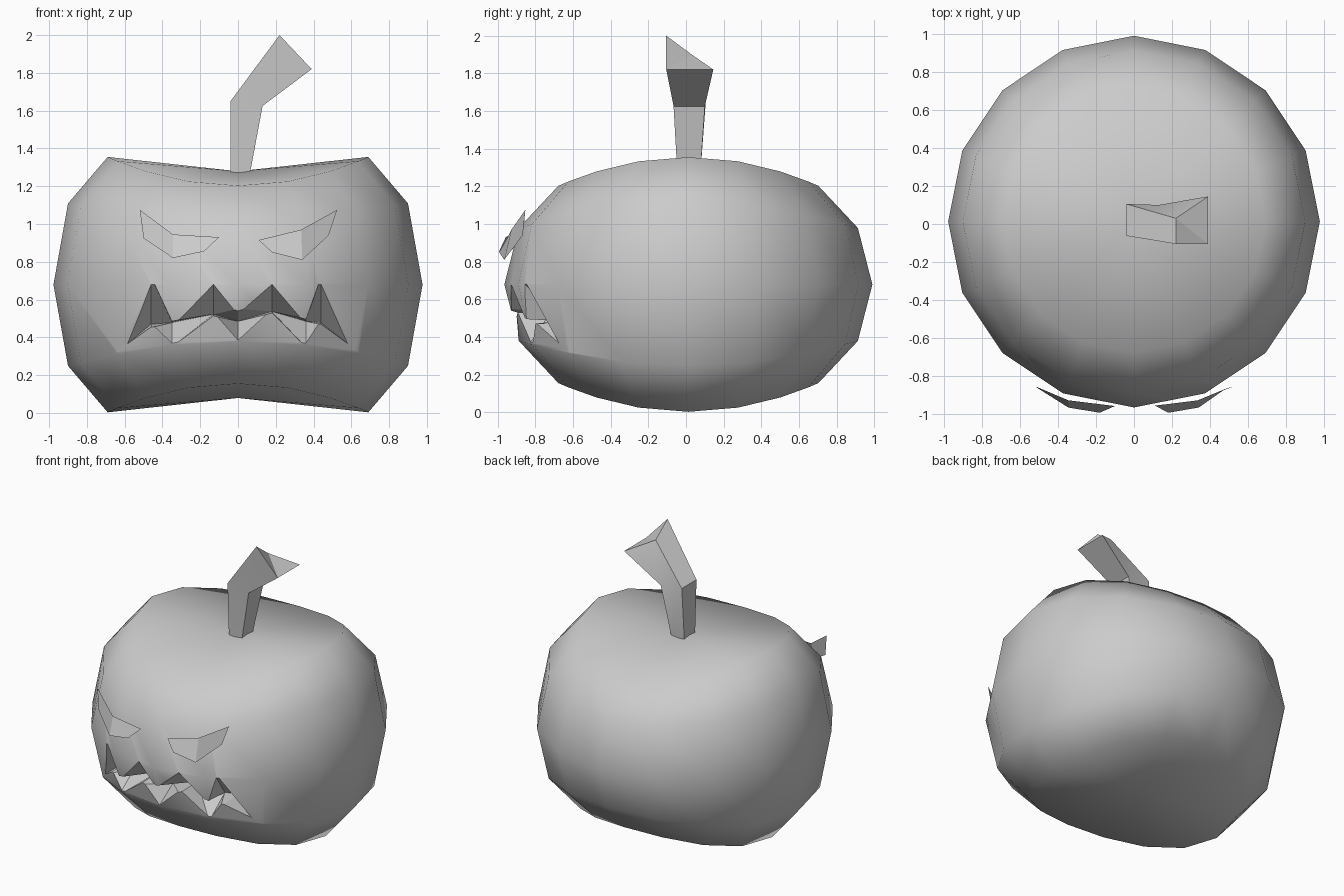
import bpy, bmesh, math
from mathutils import Vector

if "Cube" in bpy.data.objects:
    bpy.data.objects.remove(bpy.data.objects["Cube"])

grey = bpy.data.materials.new("plain_grey")
grey.diffuse_color = (0.6, 0.6, 0.6, 1)
grey.use_nodes = True
grey.node_tree.nodes["Principled BSDF"].inputs["Base Color"].default_value = grey.diffuse_color


def make(name, verts, faces, weld=False):
    me = bpy.data.meshes.new(name)
    bm = bmesh.new()
    vs = [bm.verts.new(v) for v in verts]
    for f in faces:
        bm.faces.new([vs[i] for i in f])
    if weld:
        bmesh.ops.remove_doubles(bm, verts=bm.verts, dist=1e-5)
        bmesh.ops.dissolve_degenerate(bm, edges=bm.edges, dist=1e-5)
        bmesh.ops.triangulate(bm, faces=bm.faces)
        bmesh.ops.recalc_face_normals(bm, faces=bm.faces)
    bm.to_mesh(me)
    bm.free()
    me.materials.append(grey)
    ob = bpy.data.objects.new(name, me)
    bpy.context.collection.objects.link(ob)
    return ob


# pumpkin body: 16-sided rings, saddle shaped top and bottom
N, CY, CZ = 16, 0.0125, 0.679
rings = [(0.69, 0.60, 0.076), (0.90, 0.365, 0.065), (0.977, 0, 0),
         (0.90, -0.365, -0.065), (0.69, -0.60, -0.076)]
verts = []
for r, dz, amp in rings:
    for i in range(N):
        a = 2 * math.pi * i / N
        verts.append((r * math.cos(a), CY + r * math.sin(a), CZ + dz + amp * math.cos(2 * a)))
faces = []
for k in range(len(rings) - 1):
    for i in range(N):
        j = (i + 1) % N
        faces.append((k * N + i, (k + 1) * N + i, (k + 1) * N + j, k * N + j))
top, bot = len(verts), len(verts) + 1
verts += [(0, CY, CZ + 0.60), (0, CY, CZ - 0.60)]
last = (len(rings) - 1) * N
for i in range(N):
    j = (i + 1) % N
    faces += [(top, i, j), (bot, last + j, last + i)]
body = make("pumpkin_body", verts, faces)
body.data.shade_smooth()


# jagged mouth: columns of x, upper lip, lower lip, inner crease
columns = [(-0.64, 0.32, 0.32, 0.32), (-0.46, 0.68, 0.455, 0.47), (-0.35, 0.485, 0.37, 0.478),
           (-0.13, 0.68, 0.515, 0.522), (0, 0.54, 0.385, 0.485), (0.18, 0.68, 0.53, 0.537),
           (0.36, 0.495, 0.37, 0.485), (0.44, 0.68, 0.47, 0.478), (0.64, 0.32, 0.32, 0.32)]


def on_skin(x, z):
    return body.ray_cast(Vector((x, -2, z)), Vector((0, 1, 0)))[1]


mv = []
for x, zu, zl, zr in columns:
    crease = on_skin(x, zr) + Vector((0, 0.18 if zu != zl else 0.01, 0))
    for z in (zu, zl):
        p = on_skin(x, z)
        mv.append(p + (p - crease) * 0.2 if zu != zl else p + Vector((0, -0.08, 0)))
    mv.append(crease)
mf = []
for c in range(len(columns) - 1):
    a, b = 3 * c, 3 * c + 3
    first, end = c == 0, c == len(columns) - 2
    mf += [(a, b, b + 2, a + 2), (a + 1, a + 2, b + 2, b + 1)]
    if first:
        mf.append((a, b + 1, b))
    elif end:
        mf.append((a, a + 1, b))
    else:
        mf.append((a, a + 1, b + 1, b))
cutter = make("mouth_cutter", mv, mf, weld=True)
cutter.hide_render = True

mod = body.modifiers.new("mouth", "BOOLEAN")
mod.object, mod.operation, mod.solver = cutter, "DIFFERENCE", "EXACT"
bpy.context.view_layer.objects.active = body
bpy.ops.object.modifier_apply(modifier="mouth")
bpy.data.objects.remove(cutter)

# crisp lip edge around the flat mouth walls
bm = bmesh.new()
bm.from_mesh(body.data)
for e in bm.edges:
    if len({f.smooth for f in e.link_faces}) > 1:
        e.smooth = False
bm.to_mesh(body.data)
bm.free()

# eyes: thin bent sheets just in front of the skin
right = [(0.11, -0.955, 0.915), (0.335, -0.927, 0.97), (0.525, -0.853, 1.075),
         (0.48, -0.867, 0.94), (0.34, -0.965, 0.81), (0.18, -0.992, 0.85)]
left = [(-0.10, -0.957, 0.93), (-0.345, -0.927, 0.945), (-0.52, -0.853, 1.075),
        (-0.50, -0.867, 0.925), (-0.345, -0.965, 0.82), (-0.18, -0.992, 0.855)]
for name, pts, flip in (("right_eye", right, 1), ("left_eye", left, -1)):
    make(name, pts, [f[::flip] for f in ((0, 5, 4, 1), (1, 4, 3, 2))])

# stem: bent four-sided stalk with a slanted tip
sv = [(-0.04, -0.045, 1.25), (0.06, -0.045, 1.25), (0.06, 0.075, 1.25), (-0.04, 0.075, 1.25),
      (-0.04, -0.062, 1.65), (0.13, -0.066, 1.625), (0.13, 0.1, 1.625), (-0.04, 0.105, 1.65),
      (0.22, -0.105, 2.0), (0.39, -0.105, 1.82), (0.39, 0.145, 1.82), (0.22, 0.03, 1.90)]
sf = [(3, 2, 1, 0), (8, 9, 11), (9, 10, 11)]
for k in (0, 4):
    for i in range(4):
        j = (i + 1) % 4
        sf.append((k + i, k + j, k + 4 + j, k + 4 + i))
stem = make("stem", sv, sf)
bpy.ops.object.select_all(action="DESELECT")
stem.select_set(True)
bpy.context.view_layer.objects.active = stem
bpy.ops.object.shade_smooth_by_angle(angle=math.radians(30))
